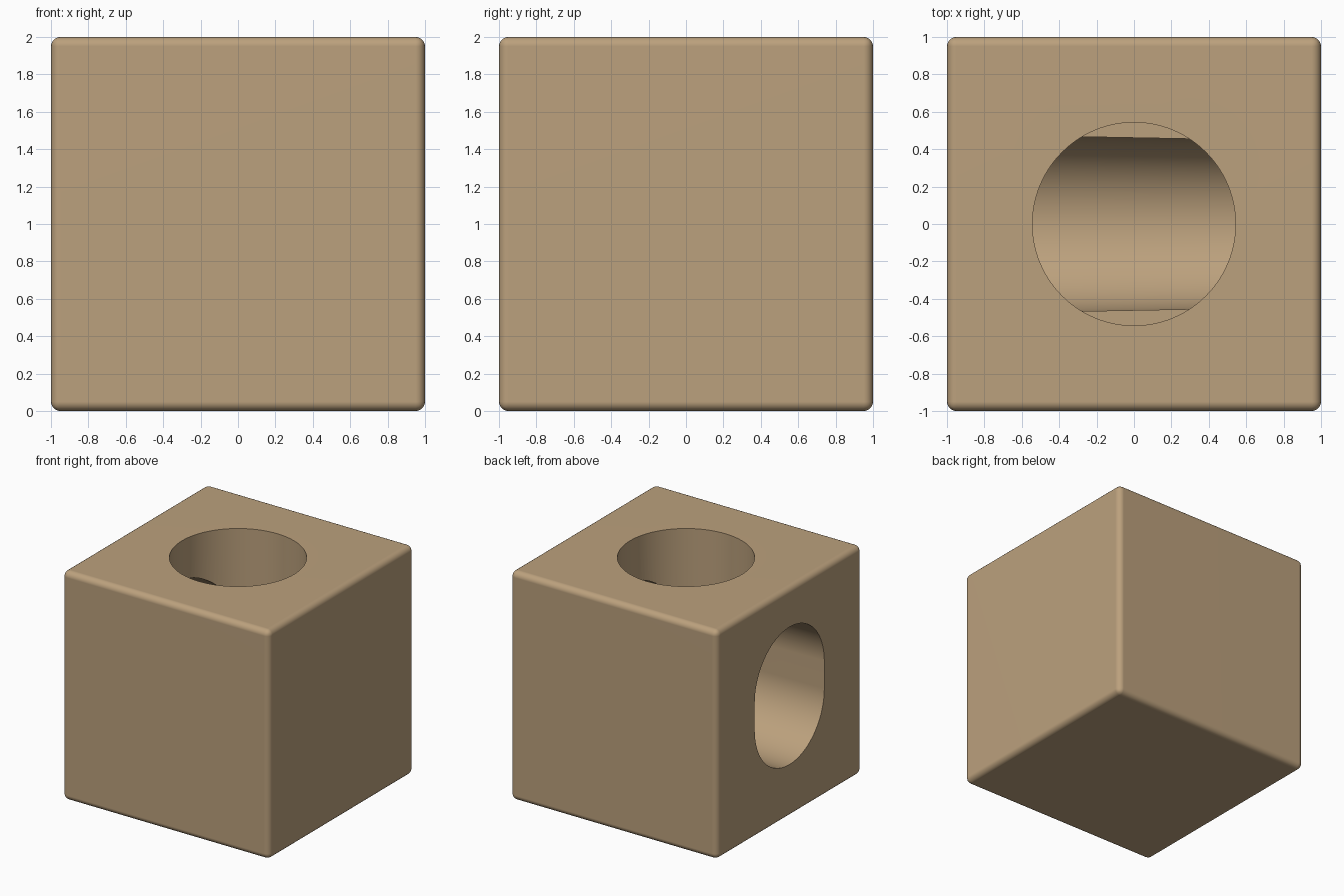
import bpy, bmesh, math

if "Cube" in bpy.data.objects:
    bpy.data.objects.remove(bpy.data.objects["Cube"])

wood = bpy.data.materials.new("warm tan")
wood.diffuse_color = (0.50, 0.355, 0.205, 1)
wood.use_nodes = True
wood.node_tree.nodes["Principled BSDF"].inputs["Base Color"].default_value = wood.diffuse_color


def apply_all(obj):
    bpy.context.view_layer.objects.active = obj
    for m in list(obj.modifiers):
        bpy.ops.object.modifier_apply(modifier=m.name)


def slot_loop(bm, x, half_width, straight, z, n=40):
    """Ring of an upright rounded slot lying in a plane of constant x."""
    ring = []
    for side, start in ((1, 0), (-1, math.pi)):
        for i in range(n + 1):
            a = start + math.pi * i / n
            ring.append(bm.verts.new((x, half_width * math.cos(a),
                                      z + side * straight + half_width * math.sin(a))))
    return ring


# Rounded block
bpy.ops.mesh.primitive_cube_add(size=2, location=(0, 0, 1))
block = bpy.context.object
block.name = "block"
block.data.materials.append(wood)
bevel = block.modifiers.new("rounded_edges", "BEVEL")
bevel.width = 0.05
bevel.segments = 5
apply_all(block)

# Round well in the top, reaching down to mid height
bpy.ops.mesh.primitive_cylinder_add(vertices=96, radius=0.543, depth=1.2,
                                    location=(0, 0, 1.6))
well = bpy.context.object
well.name = "top_well_cutter"

# Slightly tapered slot entering from the left side
bm = bmesh.new()
outer = slot_loop(bm, -1.1, 0.482, 0.12, 1.06)
inner = slot_loop(bm, 0.58, 0.45, 0.12, 1.06)
for i in range(len(outer)):
    j = (i + 1) % len(outer)
    bm.faces.new((outer[i], outer[j], inner[j], inner[i]))
bm.faces.new(outer)
bm.faces.new(inner)
bmesh.ops.recalc_face_normals(bm, faces=bm.faces)
mesh = bpy.data.meshes.new("side_slot_cutter")
bm.to_mesh(mesh)
bm.free()
slot = bpy.data.objects.new("side_slot_cutter", mesh)
bpy.context.collection.objects.link(slot)

# Carve both openings
bpy.ops.object.select_all(action="DESELECT")
block.select_set(True)
for cutter in (well, slot):
    cutter.hide_render = True
    cutter.data.materials.append(wood)
    cut = block.modifiers.new("carve", "BOOLEAN")
    cut.operation = "DIFFERENCE"
    cut.solver = "EXACT"
    cut.object = cutter
apply_all(block)
for cutter in (well, slot):
    bpy.data.objects.remove(cutter)

# Smooth curves, crisp rims
block.select_set(True)
bpy.context.view_layer.objects.active = block
bpy.ops.object.shade_smooth_by_angle(angle=math.radians(30))
weighted = block.modifiers.new("flat_faces", "WEIGHTED_NORMAL")
weighted.keep_sharp = True
